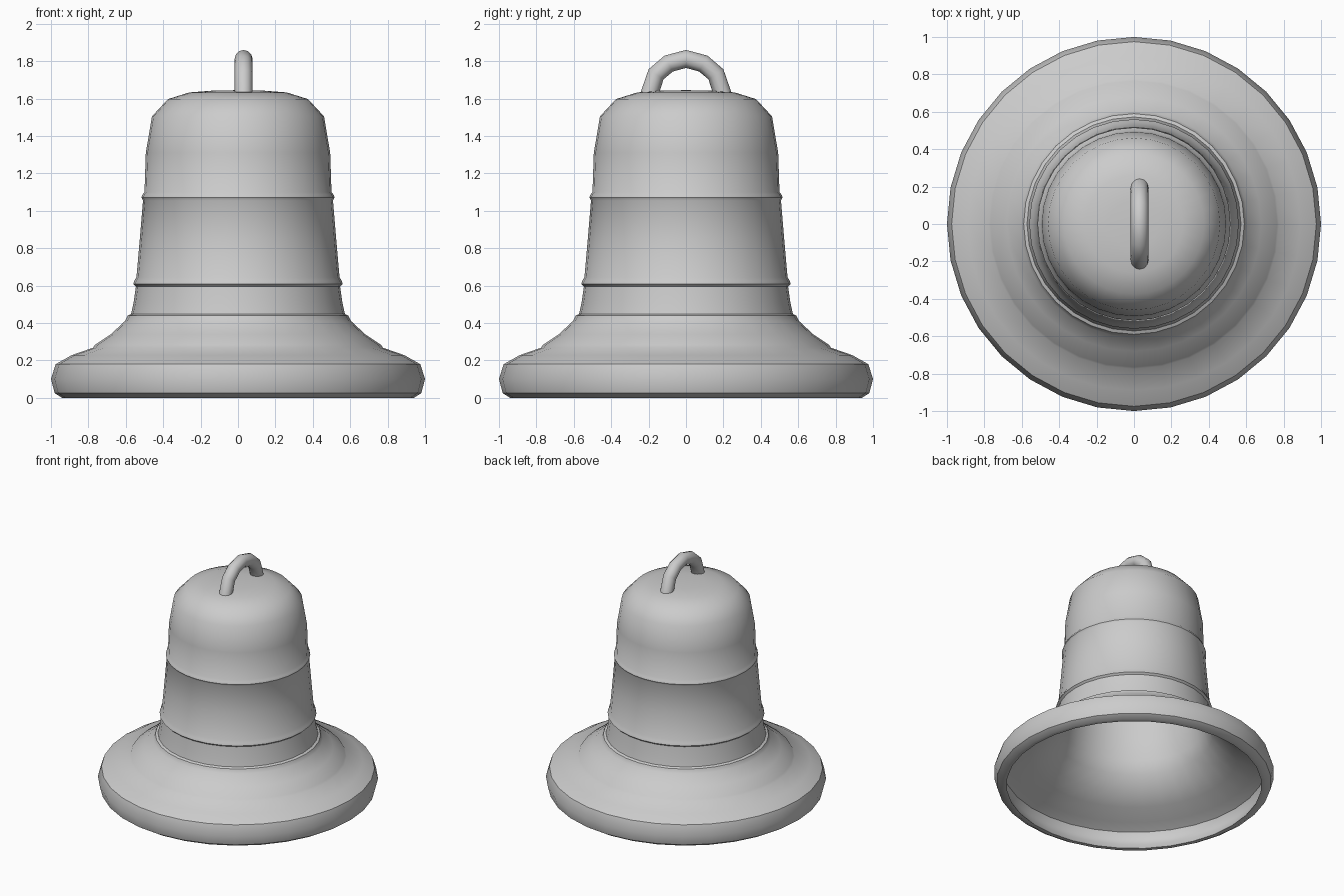
import bpy, bmesh, math

if "Cube" in bpy.data.objects:
    bpy.data.objects.remove(bpy.data.objects["Cube"])

SEG = 32


def smooth(ob, angle):
    bpy.ops.object.select_all(action='DESELECT')
    ob.select_set(True)
    bpy.context.view_layer.objects.active = ob
    bpy.ops.object.shade_smooth_by_angle(angle=math.radians(angle))


def lathe(name, profile):
    """Revolve an (r, z) profile around z; r == 0 makes a pole."""
    bm = bmesh.new()
    rings = []
    for r, z in profile:
        if r == 0:
            rings.append([bm.verts.new((0, 0, z))] * SEG)
        else:
            rings.append([bm.verts.new((r * math.cos(2 * math.pi * i / SEG),
                                        r * math.sin(2 * math.pi * i / SEG), z))
                          for i in range(SEG)])
    for a, b in zip(rings, rings[1:]):
        if a[0] is a[1] and b[0] is b[1]:
            continue  # no faces between two poles
        for i in range(SEG):
            j = (i + 1) % SEG
            bm.faces.new(list(dict.fromkeys((a[i], a[j], b[j], b[i]))))
    bmesh.ops.remove_doubles(bm, verts=bm.verts, dist=1e-5)
    bmesh.ops.recalc_face_normals(bm, faces=bm.faces)
    me = bpy.data.meshes.new(name)
    bm.to_mesh(me)
    bm.free()
    ob = bpy.data.objects.new(name, me)
    bpy.context.collection.objects.link(ob)
    return ob


# Bell wall: rim, flared skirt, three raised bands, domed crown
outer = [(0.94, 0), (0.98, 0.025), (1.0, 0.10), (0.975, 0.18), (0.89, 0.228),
         (0.775, 0.268), (0.765, 0.283), (0.68, 0.34), (0.605, 0.41),
         (0.595, 0.428), (0.59, 0.44), (0.572, 0.448), (0.558, 0.51),
         (0.546, 0.595), (0.56, 0.608), (0.555, 0.625), (0.543, 0.645),
         (0.525, 0.85), (0.508, 1.055), (0.516, 1.07), (0.512, 1.085),
         (0.5, 1.10), (0.493, 1.31), (0.46, 1.505), (0.375, 1.597),
         (0.26, 1.633), (0.13, 1.643), (0, 1.645)]
# Soft inner surface
inner = [(0, 1.60), (0.24, 1.59), (0.35, 1.555), (0.42, 1.48), (0.45, 1.3),
         (0.465, 1.07), (0.5, 0.65), (0.525, 0.5), (0.56, 0.405),
         (0.65, 0.31), (0.74, 0.24), (0.87, 0.19), (0.94, 0.15),
         (0.955, 0.10), (0.94, 0.05), (0.91, 0.0)]
bell = lathe("bell_body", outer + inner + outer[:1])
smooth(bell, 40)

# Hanging loop on the crown, slightly off centre
half = [(0.20, 1.61), (0.16, 1.73), (0.093, 1.787)]
path = [(-y, z) for y, z in half] + [(0, 1.812)] + half[::-1]
cu = bpy.data.curves.new("hanging_loop", 'CURVE')
cu.dimensions = '3D'
cu.bevel_depth = 0.048
cu.bevel_resolution = 4
cu.use_fill_caps = True
sp = cu.splines.new('POLY')
sp.points.add(len(path) - 1)
for p, (y, z) in zip(sp.points, path):
    p.co = (0.03, y, z, 1)
loop = bpy.data.objects.new("hanging_loop", cu)
bpy.context.collection.objects.link(loop)
bpy.ops.object.select_all(action='DESELECT')
loop.select_set(True)
bpy.context.view_layer.objects.active = loop
bpy.ops.object.convert(target='MESH')
smooth(bpy.context.view_layer.objects.active, 50)
